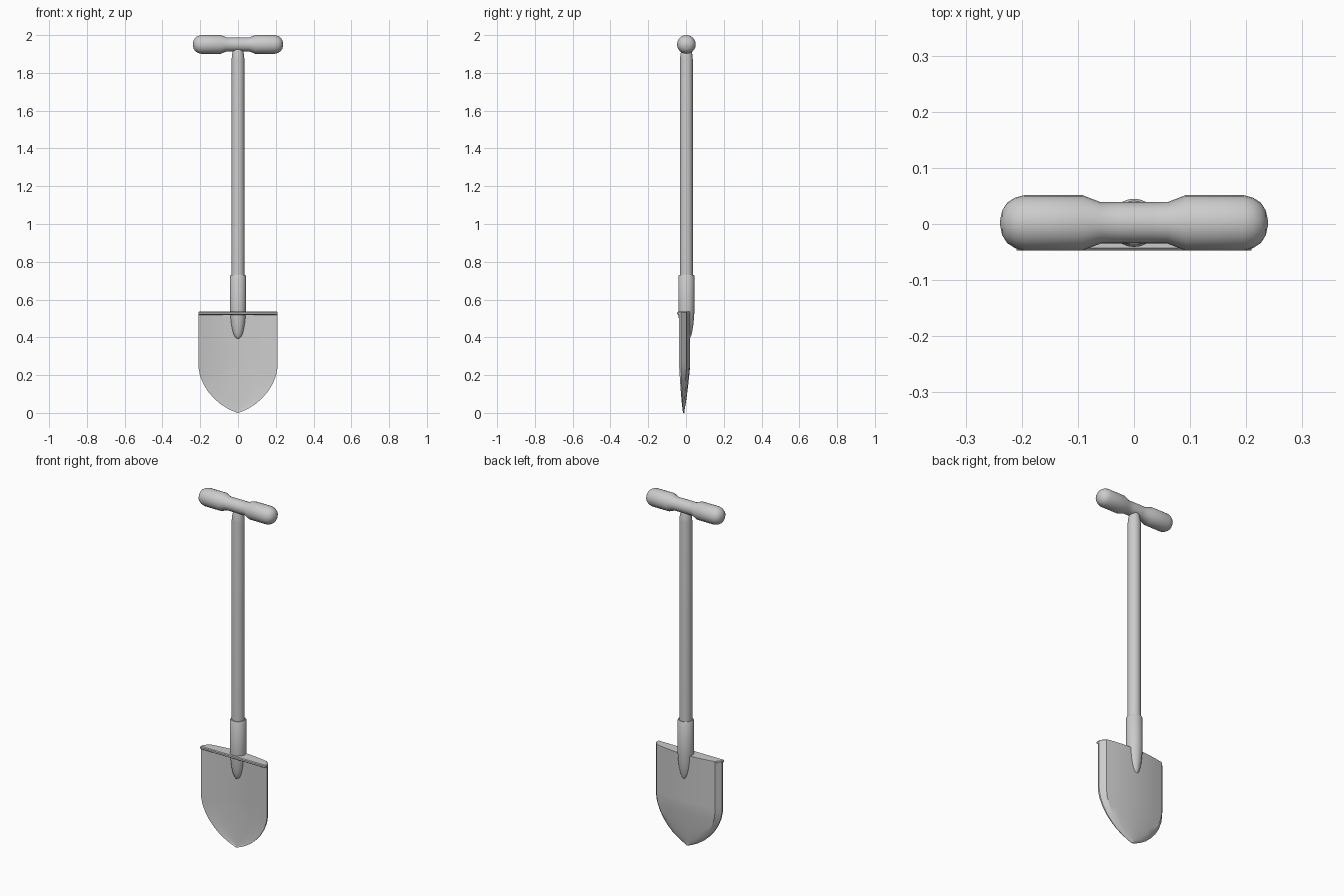
import bpy, bmesh, math
from mathutils import Matrix

if "Cube" in bpy.data.objects:
    bpy.data.objects.remove(bpy.data.objects["Cube"])

YC = 0.002


def make_object(name, bm, angle=40):
    bmesh.ops.remove_doubles(bm, verts=bm.verts, dist=1e-5)
    bmesh.ops.recalc_face_normals(bm, faces=bm.faces)
    mesh = bpy.data.meshes.new(name)
    bm.to_mesh(mesh)
    bm.free()
    ob = bpy.data.objects.new(name, mesh)
    bpy.context.collection.objects.link(ob)
    bpy.ops.object.select_all(action='DESELECT')
    ob.select_set(True)
    bpy.context.view_layer.objects.active = ob
    bpy.ops.object.shade_smooth_by_angle(angle=math.radians(angle))
    return ob


def loft(bm, rings):
    """Bridge closed rings of points and cap both ends."""
    loops = [[bm.verts.new(p) for p in r] for r in rings]
    n = len(loops[0])
    for a, b in zip(loops, loops[1:]):
        for i in range(n):
            j = (i + 1) % n
            bm.faces.new((a[i], a[j], b[j], b[i]))
    bm.faces.new(loops[0])
    bm.faces.new(loops[-1])


def turned(name, profile, n=24, matrix=None):
    """Profile of (height, x radius, y radius)."""
    bm = bmesh.new()
    ang = [2 * math.pi * i / n for i in range(n)]
    loft(bm, [[(rx * math.cos(a), ry * math.sin(a), z) for a in ang]
              for z, rx, ry in profile])
    bm.transform(matrix or Matrix.Translation((0, YC, 0)))
    return make_object(name, bm)


# T grip, mirrored profile turned around the x axis
half = [(0.03, 0.037), (0.06, 0.037), (0.092, 0.0495), (0.195, 0.0495),
        (0.212, 0.045), (0.226, 0.036), (0.235, 0.022), (0.239, 0.003)]
grip = [(-x, r, r) for x, r in reversed(half)] + [(x, r, r) for x, r in half]
turned("grip", grip, 24,
       Matrix.Translation((0, YC, 1.9505)) @ Matrix.Rotation(math.pi / 2, 4, 'Y'))

# Shaft with rounded top
turned("shaft", [(z, r, r) for z, r in
                 [(0.6, 0.034), (1.87, 0.034), (1.9, 0.031), (1.93, 0.024)]])

# Socket running down into a tongue over the blade
turned("socket", [(0.393, 0.003, 0.016), (0.397, 0.012, 0.02), (0.408, 0.021, 0.025),
                  (0.43, 0.029, 0.031), (0.465, 0.036, 0.037), (0.51, 0.041, 0.041),
                  (0.55, 0.043, 0.043), (0.724, 0.043, 0.043), (0.731, 0.039, 0.039)])

# Blade: dished front, back panel with a sloping rim
outline = [(0.0, 0.002), (0.01, 0.028), (0.025, 0.058), (0.05, 0.097), (0.08, 0.13),
           (0.115, 0.16), (0.155, 0.184), (0.2, 0.202), (0.24, 0.209), (0.27, 0.21),
           (0.4, 0.21), (0.526, 0.21)]
COLS = 8


def section(w, s, z, lip=None):
    """Blade cross-section; s scales the depth around the tip plane."""
    base, rim = -0.014, min(0.024, w * 0.3)
    us = [-1 + 2 * i / COLS for i in range(COLS + 1)]
    pts = []
    for u in us:
        y = -0.006 - 0.03 * u * u
        pts.append((u * w, lip if lip is not None else base + (y - base) * s, z))
    for u in reversed(us):
        y = 0.021 - 0.019 * u * u
        pts.append((u * (w - rim), base + (y - base) * s, z))
    # thin rim edge
    pts.insert(COLS + 1, (w, base + (-0.026 - base) * s, z))
    pts.append((-w, base + (-0.026 - base) * s, z))
    return pts


bm = bmesh.new()
loft(bm, [section(w, max(0.05, min(1, z / 0.24)) ** 0.65, z) for z, w in outline])
make_object("blade", bm, 30)

# Rolled tread along the top of the blade
bm = bmesh.new()
loft(bm, [section(w, 1, z, y) for z, w, y in
          [(0.519, 0.205, -0.042), (0.523, 0.209, -0.047),
           (0.532, 0.209, -0.047), (0.536, 0.205, -0.043)]])
make_object("tread", bm, 30)
